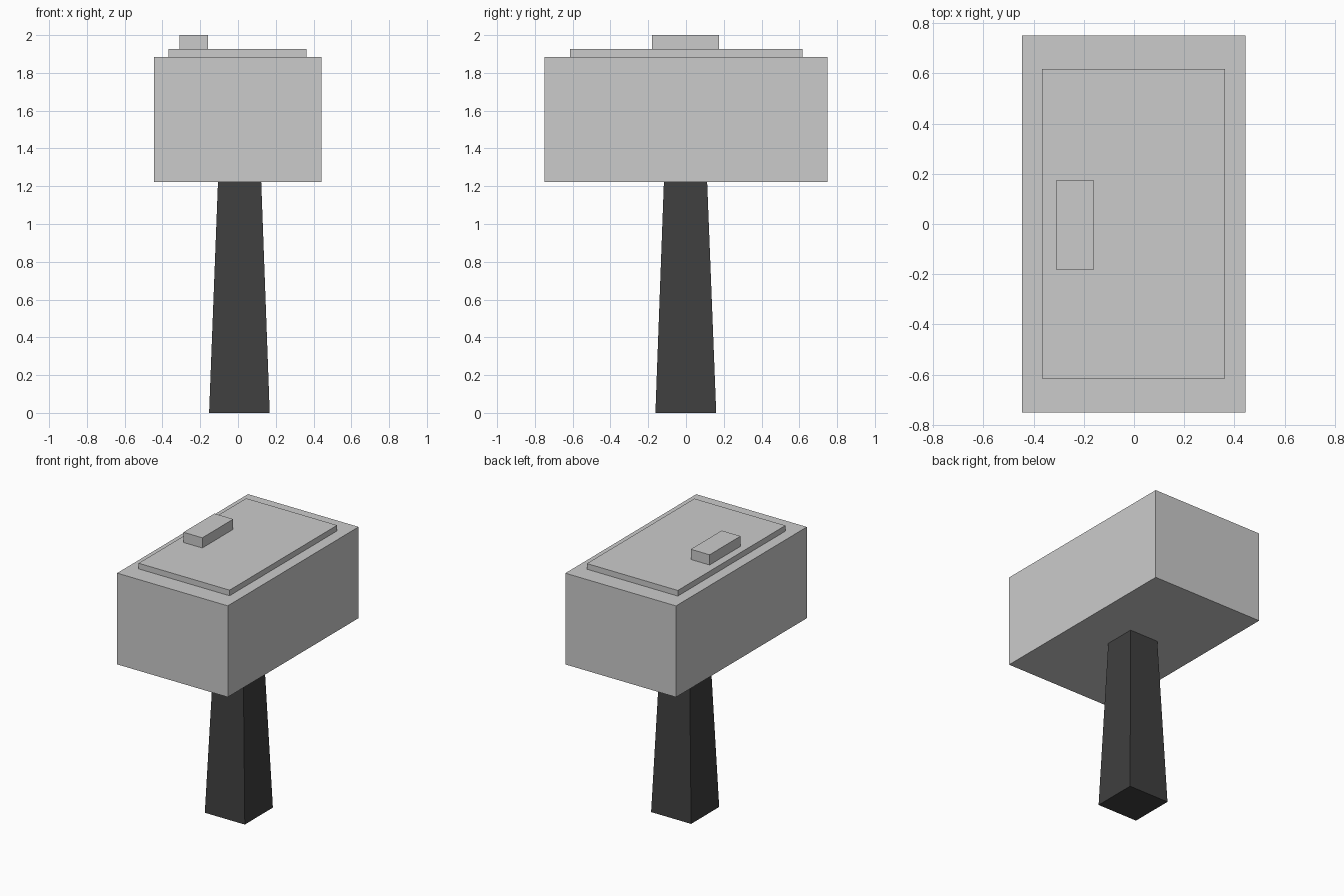
import bpy
import bmesh
from mathutils import Vector

if "Cube" in bpy.data.objects:
    bpy.data.objects.remove(bpy.data.objects["Cube"])


def tapered_block(name, bottom, top, z0, z1, material=None):
    """Four-sided block between two rectangles, each (x0, x1, y0, y1)."""
    bm = bmesh.new()
    bmesh.ops.create_cube(bm, size=1)
    for v in bm.verts:
        upper = v.co.z > 0
        x0, x1, y0, y1 = top if upper else bottom
        v.co = Vector((x1 if v.co.x > 0 else x0,
                       y1 if v.co.y > 0 else y0,
                       z1 if upper else z0))
    mesh = bpy.data.meshes.new(name)
    bm.to_mesh(mesh)
    bm.free()
    obj = bpy.data.objects.new(name, mesh)
    bpy.context.collection.objects.link(obj)
    if material:
        mesh.materials.append(material)
    return obj


def block(name, rect, z0, z1):
    return tapered_block(name, rect, rect, z0, z1)


black = bpy.data.materials.new("black")
black.diffuse_color = (0.05, 0.05, 0.05, 1)
black.use_nodes = True
black.node_tree.nodes["Principled BSDF"].inputs["Base Color"].default_value = black.diffuse_color

# Tapered grip, slightly off centre
tapered_block("handle", (-0.153, 0.168, -0.162, 0.16),
              (-0.106, 0.123, -0.117, 0.112), 0, 1.223, black)

# Heavy head with a raised plate and a small block on top
block("head", (-0.445, 0.443, -0.75, 0.75), 1.223, 1.885)
block("top_plate", (-0.367, 0.363, -0.615, 0.618), 1.885, 1.926)
block("top_block", (-0.311, -0.16, -0.181, 0.174), 1.926, 2.0)
